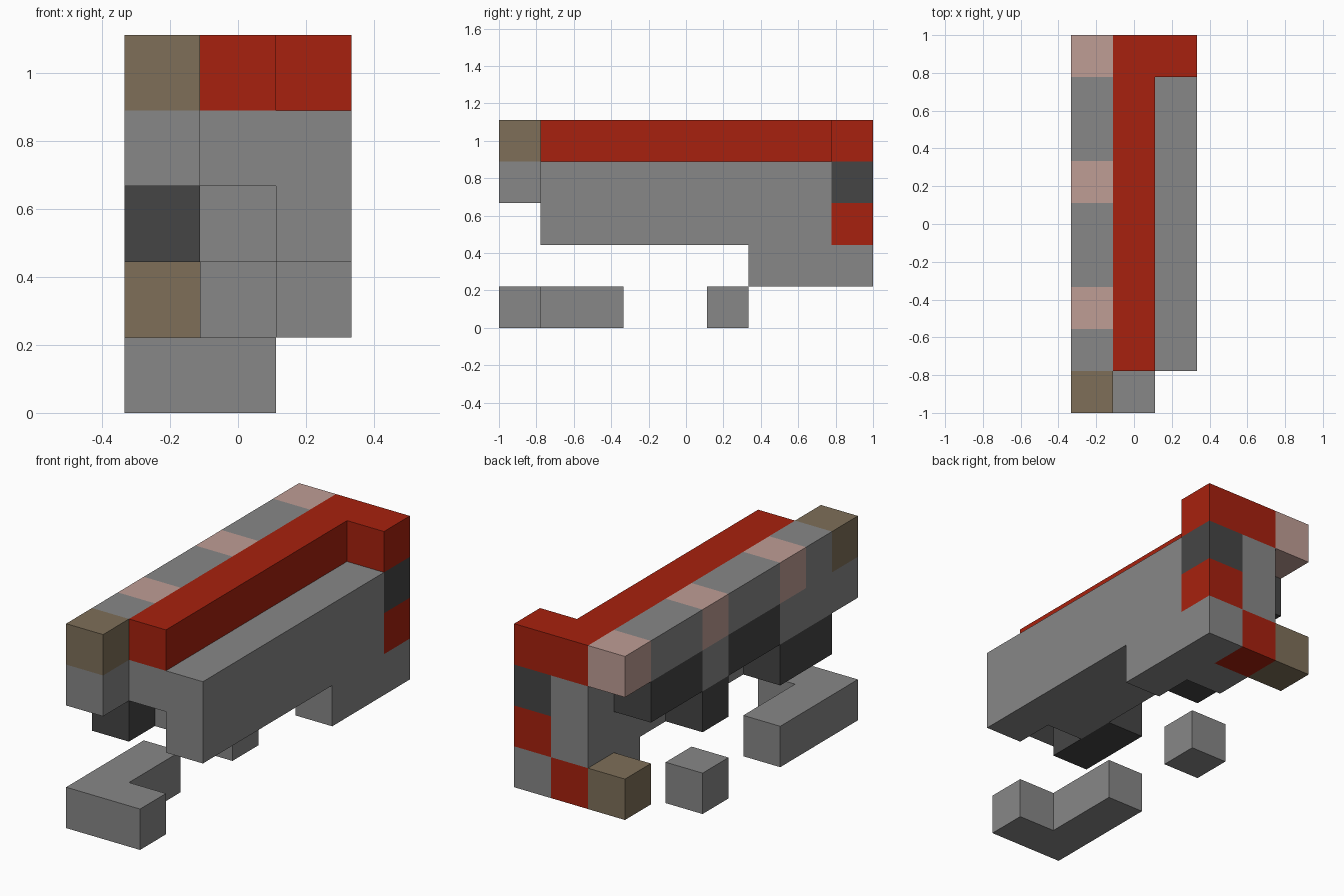
import bpy
import bmesh
from math import radians
from mathutils import Vector

cube = bpy.data.objects.get("Cube")
if cube:
    bpy.data.objects.remove(cube, do_unlink=True)

UNIT = 2 / 9                               # edge of one block
ORIGIN = Vector((-1.5, -4.5, 0)) * UNIT    # low corner of the block grid


def srgb(*rgb):
    return [((c / 255 + 0.055) / 1.055) ** 2.4 for c in rgb] + [1]


def material(name, color):
    mat = bpy.data.materials.new(name)
    mat.use_nodes = True
    mat.diffuse_color = color
    bsdf = mat.node_tree.nodes["Principled BSDF"]
    bsdf.inputs["Base Color"].default_value = color
    bsdf.inputs["Roughness"].default_value = 0.9
    return mat


grey = material("grey", srgb(135, 135, 135))
dark = material("dark grey", srgb(69, 69, 69))
red = material("red", srgb(167, 33, 14))
brown = material("brown", srgb(126, 111, 89))
pink = material("pink", srgb(191, 157, 149))

# Block runs: name, material, then x, y and z spans; later runs replace earlier ones
RUNS = [
    # main body
    ("body", grey, (1, 2), (1, 8), (3, 3)),
    ("body", grey, (2, 2), (1, 8), (2, 2)),
    ("body", grey, (1, 1), (2, 8), (2, 2)),
    ("body", grey, (2, 2), (6, 8), (1, 1)),
    ("body", grey, (1, 1), (7, 8), (1, 1)),
    # side rail with lighter bands
    ("side_rail", grey, (0, 0), (0, 8), (4, 4)),
    ("side_rail", grey, (0, 0), (0, 5), (3, 3)),
    ("rail_bands", pink, (0, 0), (2, 2), (4, 4)),
    ("rail_bands", pink, (0, 0), (5, 5), (4, 4)),
    ("rail_bands", pink, (0, 0), (8, 8), (4, 4)),
    ("rail_tip", brown, (0, 0), (0, 0), (4, 4)),
    # dark blocks below the rail
    ("underside_blocks", dark, (0, 0), (3, 4), (3, 3)),
    ("underside_blocks", dark, (0, 0), (6, 7), (3, 3)),
    ("underside_blocks", dark, (0, 0), (1, 2), (2, 2)),
    ("underside_blocks", dark, (0, 0), (5, 5), (2, 2)),
    # red ridge and back corner
    ("top_ridge", red, (1, 1), (1, 8), (4, 4)),
    ("top_ridge", red, (2, 2), (8, 8), (4, 4)),
    ("back_dark_block", dark, (2, 2), (8, 8), (3, 3)),
    ("back_red_block", red, (2, 2), (8, 8), (2, 2)),
    ("back_lower_red_block", red, (1, 1), (8, 8), (1, 1)),
    ("back_peg", brown, (0, 0), (8, 8), (1, 1)),
    # separate pieces on the ground
    ("front_foot", grey, (0, 1), (0, 0), (0, 0)),
    ("front_foot", grey, (0, 0), (1, 2), (0, 0)),
    ("back_foot", grey, (0, 0), (5, 5), (0, 0)),
]


def span(ends):
    return range(ends[0], ends[1] + 1)


cells, parts = {}, {}
for name, mat, xs, ys, zs in RUNS:
    parts[name] = mat
    for x in span(xs):
        for y in span(ys):
            for z in span(zs):
                cells[x, y, z] = name


def add_skin(bm, cell):
    """Add the block's faces that are not covered by a neighbour."""
    for axis in range(3):
        for side in (0, 1):
            near = list(cell)
            near[axis] += 2 * side - 1
            if tuple(near) in cells:
                continue
            u, v = (axis + 1) % 3, (axis + 2) % 3
            verts = []
            for du, dv in ((0, 0), (1, 0), (1, 1), (0, 1)):
                p = Vector(cell)
                p[axis] += side
                p[u] += du
                p[v] += dv
                verts.append(bm.verts.new(p * UNIT + ORIGIN))
            bm.faces.new(verts if side else verts[::-1])


# One object per part, with flat areas joined
for name, mat in parts.items():
    bm = bmesh.new()
    for cell, owner in cells.items():
        if owner == name:
            add_skin(bm, cell)
    bmesh.ops.remove_doubles(bm, verts=bm.verts, dist=0.001)
    bmesh.ops.dissolve_limit(bm, angle_limit=radians(1),
                             verts=bm.verts, edges=bm.edges)
    mesh = bpy.data.meshes.new(name)
    bm.to_mesh(mesh)
    bm.free()
    mesh.materials.append(mat)
    bpy.context.collection.objects.link(bpy.data.objects.new(name, mesh))
